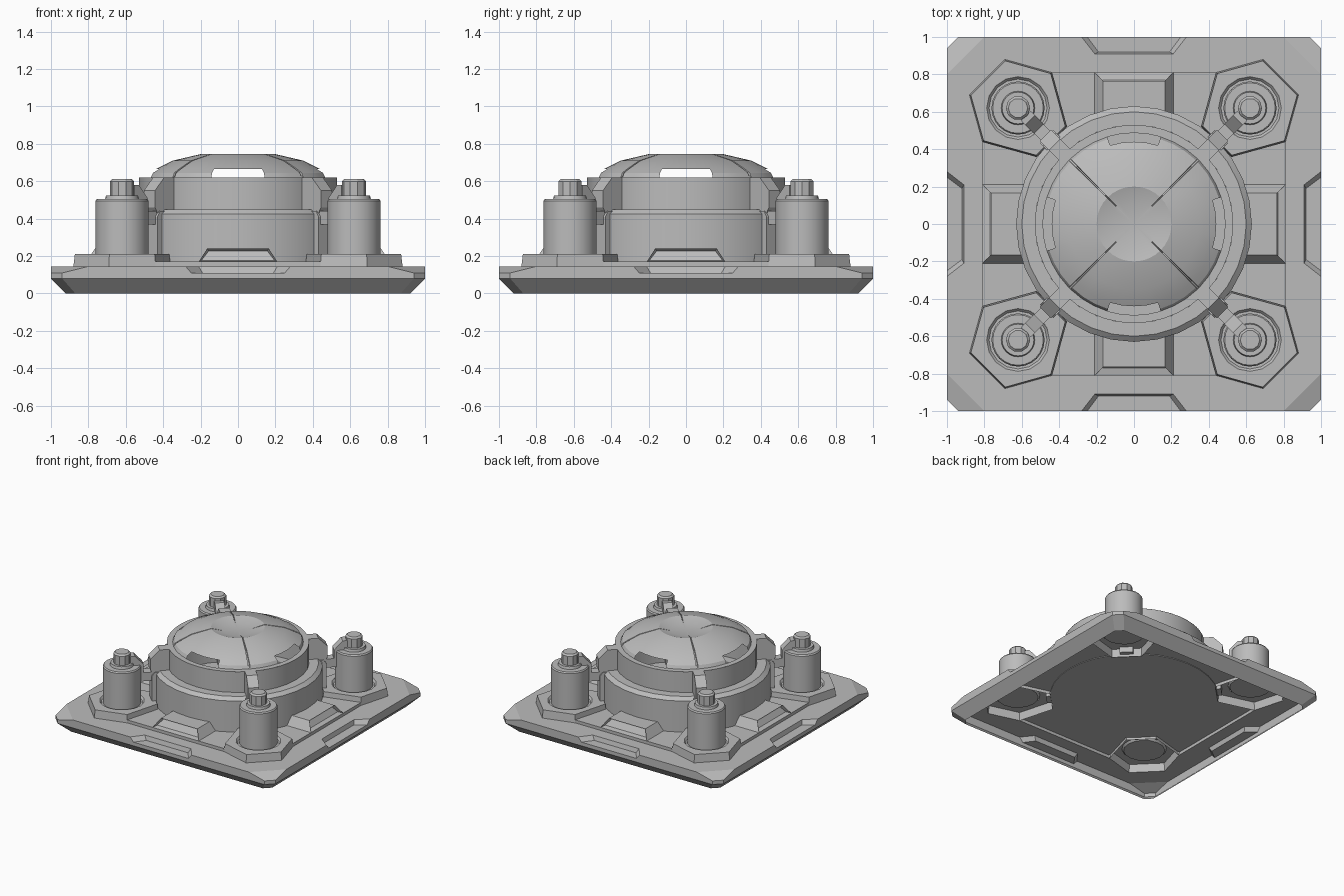
import bpy, bmesh, math
from mathutils import Vector, Matrix

cube = bpy.data.objects.get("Cube")
if cube:
    bpy.data.objects.remove(cube, do_unlink=True)

GREY = (0.5, 0.5, 0.5, 1)
mat = bpy.data.materials.new("plain_grey")
mat.use_nodes = True
mat.diffuse_color = GREY
mat.node_tree.nodes["Principled BSDF"].inputs["Base Color"].default_value = GREY


def finish(name, bm, smooth=False):
    """Clean the mesh, point normals outwards and make the object."""
    bmesh.ops.remove_doubles(bm, verts=bm.verts, dist=0.0005)
    bmesh.ops.recalc_face_normals(bm, faces=bm.faces)
    bm.normal_update()
    if sum(f.normal.z * f.calc_area() for f in bm.faces) < -0.001:
        bmesh.ops.reverse_faces(bm, faces=bm.faces)
    me = bpy.data.meshes.new(name)
    bm.to_mesh(me)
    bm.free()
    me.materials.append(mat)
    ob = bpy.data.objects.new(name, me)
    bpy.context.collection.objects.link(ob)
    if smooth:
        bpy.ops.object.select_all(action='DESELECT')
        ob.select_set(True)
        bpy.context.view_layer.objects.active = ob
        bpy.ops.object.shade_smooth_by_angle(angle=math.radians(20))
    return ob


def loop(bm, pts, z):
    return [bm.verts.new((x, y, z)) for x, y in pts]


def bridge(bm, a, b):
    n = len(a)
    for i in range(n):
        j = (i + 1) % n
        bm.faces.new((a[i], a[j], b[j], b[i]))


def outline(bm, verts):
    for i, v in enumerate(verts):
        bm.edges.new((v, verts[(i + 1) % len(verts)]))


def fill(bm, z):
    """Fill the open loops lying at one height, leaving inner loops as holes."""
    bmesh.ops.remove_doubles(bm, verts=bm.verts, dist=0.0005)
    edges = [e for e in bm.edges if len(e.link_faces) < 2
             and all(abs(v.co.z - z) < 0.001 for v in e.verts)]
    bmesh.ops.triangle_fill(bm, edges=edges, use_beauty=True, normal=(0, 0, 1))


def four_sides(pts):
    """Repeat one side's points clockwise around the square."""
    out = []
    for _ in range(4):
        out += pts
        pts = [(y, -x) for x, y in pts]
    return out


def mirrored(pts):
    """Left half of one side, completed by its reflection."""
    return four_sides(pts + [(-x, y) for x, y in reversed(pts)])


def ring(r, n, cx=0, cy=0):
    return [(cx + r * math.cos(math.tau * i / n), cy + r * math.sin(math.tau * i / n))
            for i in range(n)]


def lathe(name, profile, n, cx=0, cy=0):
    bm = bmesh.new()
    loops = [loop(bm, ring(r, n, cx, cy), z) for r, z in profile]
    for a, b in zip(loops, loops[1:]):
        bridge(bm, a, b)
    return finish(name, bm, True)


def diagonal_prism(name, profile, half, turn):
    """Extrude a radius-height profile sideways, then turn it to a diagonal."""
    bm = bmesh.new()
    a, b = ([bm.verts.new((r, s * half, z)) for r, z in profile] for s in (-1, 1))
    bridge(bm, a, b)
    bm.faces.new(a)
    bm.faces.new(b)
    bm.transform(Matrix.Rotation(turn, 4, 'Z'))
    return finish(name, bm)


PLATE, MID, PAD, LOW = 0.145, 0.17, 0.21, 0.11

# Base plate: open underneath, with sloped corners and a notch in each edge
bm = bmesh.new()
low = loop(bm, mirrored([(-.94, 1), (-.8, 1), (-.25, 1), (-.19, .92)]), LOW)
top = loop(bm, mirrored([(-.8, 1), (-.8, 1), (-.28, 1), (-.21, .91)]), PLATE)
bridge(bm, low, top)
for k in range(4):
    bm.faces.new(low[8 * k + 2:8 * k + 6])
rim = mirrored([(-.94, 1), (-.8, 1), (-.25, 1)])
foot = mirrored([(-.87, .92), (-.75, .92), (-.25, .92)])
upper, waist, base = loop(bm, rim, LOW), loop(bm, rim, .08), loop(bm, foot, 0)
bridge(bm, upper, waist)
bridge(bm, waist, base)
outline(bm, loop(bm, mirrored([(-.69, .88), (-.44, .81)]), PLATE))
fill(bm, PLATE)
finish("base_plate", bm)

# Low cross-shaped deck between the corner pads
bm = bmesh.new()
cross = mirrored([(-.36, .52), (-.44, .81)])
deck = loop(bm, cross, MID)
bm.faces.new(deck)
skirt = loop(bm, cross, PLATE)
for k in range(4):
    i = 4 * k + 1
    bm.faces.new((deck[i], deck[i + 1], skirt[i + 1], skirt[i]))
finish("deck", bm)

# Central drum with a wider lower band
lathe("drum", [(.55, .165), (.63, .165), (.63, .425), (.60, .45),
               (.53, .45), (.53, .62)], 32)

# Dome: diagonal seams, a dished centre and an open slot on each side
half = [0, 8.5, 17, 26, 35, 44.2, 44.5]
steps = [-a for a in reversed(half[1:])] + half
angles = [(a + 90 * k, abs(a) == 44.5) for k in range(4) for a in steps]
profile = [(.53, .62), (.487, .62), (.475, .645), (.44, .665),
           (.35, .71), (.2, .745), (.11, .72), (0, .72)]
bm = bmesh.new()
rows = []
for i, (r, z) in enumerate(profile):
    row = []
    for a, seam in angles:
        t = math.radians(a)
        drop = .015 if seam and 2 <= i <= 5 else 0
        row.append(bm.verts.new((r * math.cos(t), r * math.sin(t), z - drop)))
    rows.append(row)
for i, (a, b) in enumerate(zip(rows, rows[1:])):
    for j in range(len(a)):
        k = (j + 1) % len(a)
        middle = (angles[j][0] + 45) % 90 - 45
        if i in (1, 2) and -17.1 < middle < 16.9:
            continue
        bm.faces.new((a[j], a[k], b[k], b[j]))
finish("dome", bm, True)

for k in range(4):
    turn = math.radians(45 + 90 * k)
    cx, cy = (.877 * math.cos(turn), .877 * math.sin(turn))
    spin = Matrix.Rotation(math.radians(90 * k), 4, 'Z')

    # Corner pad with a round socket
    bm = bmesh.new()
    shape = [(.44, .81), (.69, .88), (.88, .69), (.81, .44), (.52, .36), (.36, .52)]
    inset = [(.62 + (x - .62) * .97, .62 + (y - .62) * .97) for x, y in shape]
    bridge(bm, loop(bm, shape, PLATE), loop(bm, inset, PAD))
    outline(bm, loop(bm, ring(.168, 16, .62, .62), PAD))
    fill(bm, PAD)
    bm.transform(spin)
    finish("corner_pad", bm)
    lathe("post_socket", [(.168, PAD), (.155, .195), (0, .195)], 16, cx, cy)

    # Corner post with a capped stud
    lathe("corner_post", [(.142, .196), (.142, .495), (.135, .505), (.09, .505),
                          (.085, .525), (0, .525)], 24, cx, cy)
    lathe("post_stud", [(.065, .51), (.065, .6), (.052, .612), (0, .612)], 10, cx, cy)

    # Diagonal rib, its foot, and the bridge and fin joining it to the post
    diagonal_prism("rib", [(.5, .43), (.65, .43), (.67, .46), (.67, .55),
                           (.6, .62), (.5, .62)], .042, turn)
    diagonal_prism("rib_foot", [(.58, .165), (.66, .165), (.66, .41),
                                (.64, .44), (.58, .44)], .05, turn)
    diagonal_prism("bridge", [(.6, .37), (.76, .37), (.76, .44), (.6, .44)], .035, turn)
    diagonal_prism("fin", [(.72, .42), (.82, .42), (.82, .58), (.785, .58),
                           (.72, .51)], .036, turn)

    # Tapered side block with a recessed outer face
    bm = bmesh.new()
    lower = loop(bm, [(-.21, .55), (-.21, .81), (.21, .81), (.21, .55)], MID)
    raised = loop(bm, [(-.165, .55), (-.165, .765), (.165, .765), (.165, .55)], .24)
    bridge(bm, lower, raised)
    bm.faces.new(raised)
    bmesh.ops.recalc_face_normals(bm, faces=bm.faces)
    bm.normal_update()
    face = max(bm.faces, key=lambda f: f.calc_center_median().y)
    if face.normal.y < 0:
        bmesh.ops.reverse_faces(bm, faces=bm.faces)
    bmesh.ops.inset_individual(bm, faces=[face], thickness=.017, depth=0)
    bmesh.ops.translate(bm, verts=face.verts, vec=Vector((0, -.035, 0)))
    bm.transform(spin)
    finish("side_block", bm)
